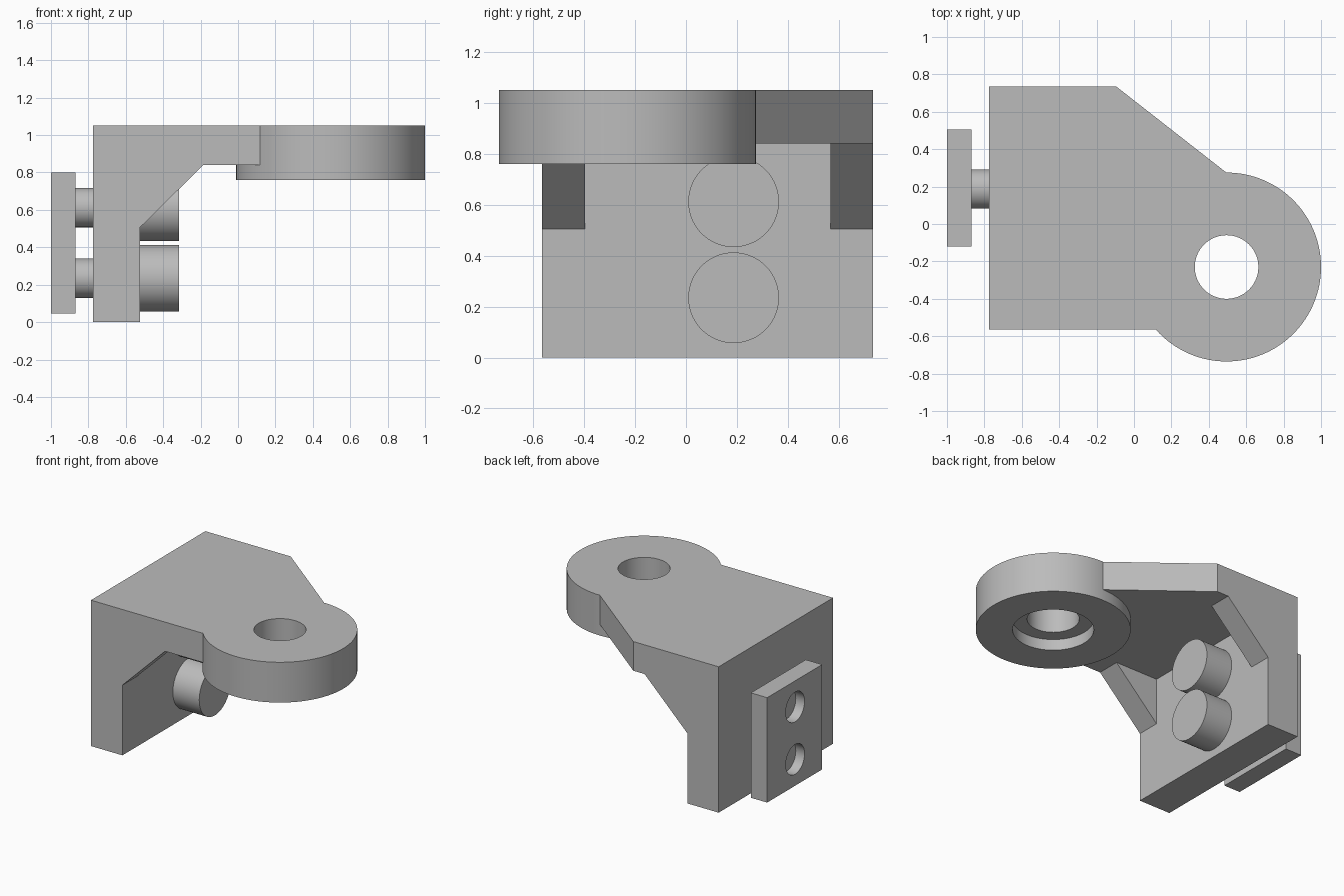
import bpy, bmesh, math
from mathutils import Vector, Matrix

if "Cube" in bpy.data.objects:
    bpy.data.objects.remove(bpy.data.objects["Cube"])

# One grey material for everything
grey = bpy.data.materials.new("light_grey")
grey.use_nodes = True
COLOR = (0.5, 0.5, 0.5, 1)
grey.diffuse_color = COLOR
grey.node_tree.nodes["Principled BSDF"].inputs["Base Color"].default_value = COLOR


def make_object(name, bm):
    bmesh.ops.recalc_face_normals(bm, faces=bm.faces)
    mesh = bpy.data.meshes.new(name)
    bm.to_mesh(mesh)
    bm.free()
    mesh.materials.append(grey)
    obj = bpy.data.objects.new(name, mesh)
    bpy.context.collection.objects.link(obj)
    return obj


def prism(name, points, offset):
    """Extrude a flat outline by an offset."""
    bm = bmesh.new()
    face = bm.faces.new([bm.verts.new(p) for p in points])
    ext = bmesh.ops.extrude_face_region(bm, geom=[face])
    moved = [v for v in ext["geom"] if isinstance(v, bmesh.types.BMVert)]
    bmesh.ops.translate(bm, vec=Vector(offset), verts=moved)
    return make_object(name, bm)


def box(name, lo, hi):
    outline = [(lo[0], lo[1], lo[2]), (hi[0], lo[1], lo[2]),
               (hi[0], hi[1], lo[2]), (lo[0], hi[1], lo[2])]
    return prism(name, outline, (0, 0, hi[2] - lo[2]))


def cylinder(name, radius, start, end, sides=96):
    start, end = Vector(start), Vector(end)
    axis = end - start
    turn = axis.to_track_quat('Z', 'Y').to_matrix().to_4x4()
    bm = bmesh.new()
    bmesh.ops.create_cone(bm, cap_ends=True, segments=sides, radius1=radius, radius2=radius,
                          depth=axis.length, matrix=Matrix.Translation((start + end) / 2) @ turn)
    return make_object(name, bm)


def combine(target, other, operation):
    mod = target.modifiers.new(operation.lower(), 'BOOLEAN')
    mod.operation, mod.object, mod.solver = operation, other, 'EXACT'
    select(target)
    bpy.ops.object.modifier_apply(modifier=mod.name)
    bpy.data.objects.remove(other)


def select(obj):
    bpy.ops.object.select_all(action='DESELECT')
    obj.select_set(True)
    bpy.context.view_layer.objects.active = obj


FRONT, BACK, TOP, UNDER = -0.565, 0.735, 1.05, 0.84
EYE_X, EYE_Y = 0.495, -0.23

# Bracket: upright wall, horizontal arm, two gussets and round eye
bracket = box("bracket", (-0.775, FRONT, 0), (-0.525, BACK, TOP))
arm_outline = [(-0.775, FRONT), (EYE_X, FRONT), (EYE_X, 0.274), (-0.095, BACK), (-0.775, BACK)]
combine(bracket, prism("arm", [(x, y, UNDER) for x, y in arm_outline], (0, 0, TOP - UNDER)), 'UNION')
gusset = [(-0.65, 0.505), (-0.525, 0.505), (-0.185, UNDER), (-0.185, 0.92), (-0.65, 0.92)]
for y in (FRONT, BACK - 0.168):
    combine(bracket, prism("gusset", [(x, y, z) for x, z in gusset], (0, 0.168, 0)), 'UNION')
combine(bracket, cylinder("eye", 0.505, (EYE_X, EYE_Y, 0.76), (EYE_X, EYE_Y, TOP), 128), 'UNION')

# Through hole and wider counterbore underneath
combine(bracket, cylinder("hole", 0.17, (EYE_X, EYE_Y, 0.5), (EYE_X, EYE_Y, 1.3)), 'DIFFERENCE')
combine(bracket, cylinder("bore", 0.265, (EYE_X, EYE_Y, 0.5), (EYE_X, EYE_Y, UNDER)), 'DIFFERENCE')

# Clamp plate with blind holes, joined to the wall by pins with round heads
plate = box("clamp_plate", (-1, -0.12, 0.045), (-0.87, 0.505, 0.8))
parts = [bracket, plate]
PIN_Y = 0.187
for label, z in (("lower", 0.235), ("upper", 0.612)):
    combine(plate, cylinder("recess", 0.107, (-1.1, PIN_Y, z), (-0.93, PIN_Y, z)), 'DIFFERENCE')
    parts.append(cylinder(label + "_pin", 0.105, (-0.88, PIN_Y, z), (-0.77, PIN_Y, z)))
    parts.append(cylinder(label + "_pin_head", 0.178, (-0.53, PIN_Y, z), (-0.315, PIN_Y, z)))

for part in parts:
    select(part)
    bpy.ops.object.shade_smooth_by_angle(angle=math.radians(30))
